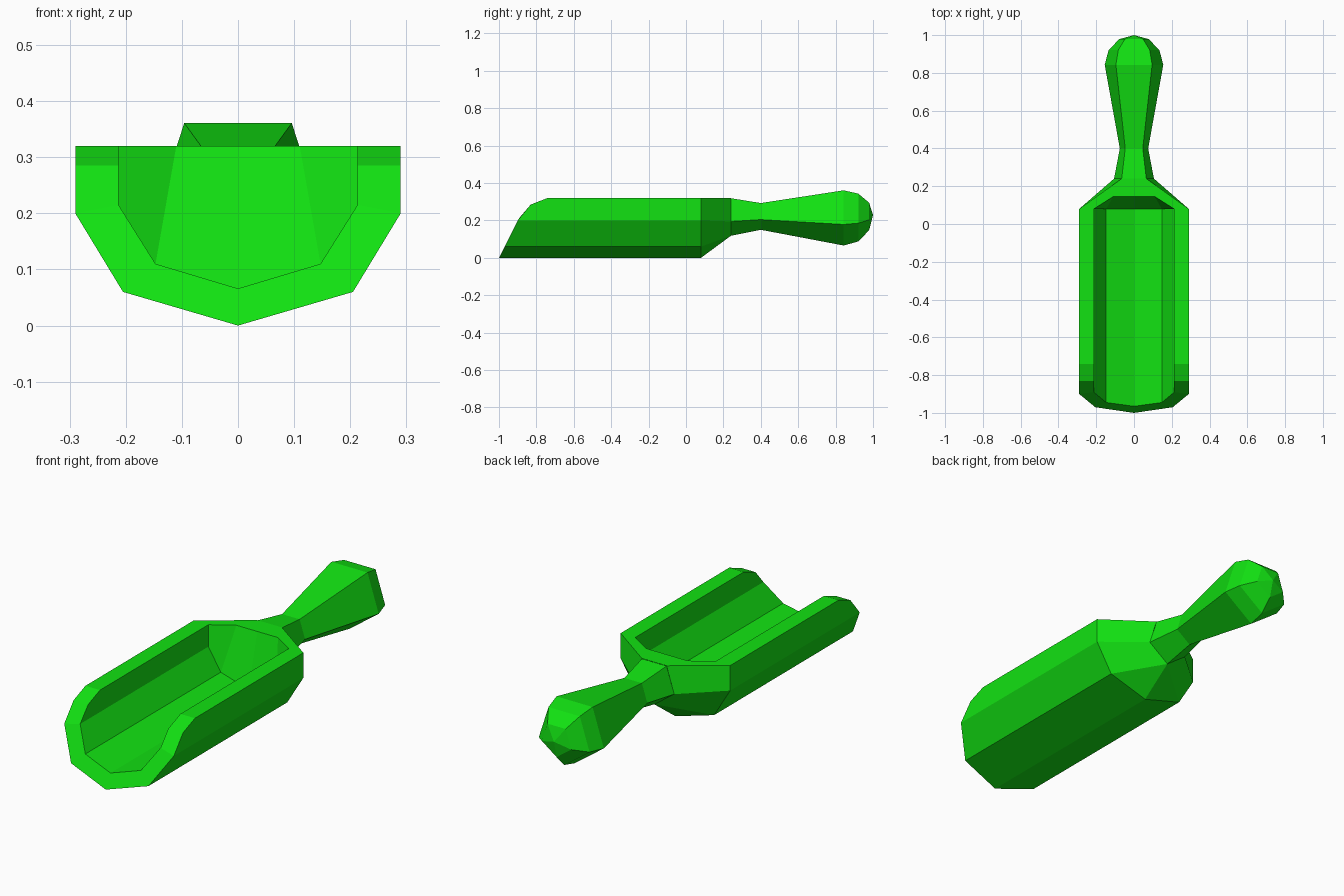
import bpy
import bmesh
from math import sin, cos, tau, radians
from mathutils import Vector

default = bpy.data.objects.get("Cube")
if default:
    bpy.data.objects.remove(default, do_unlink=True)

green = bpy.data.materials.new("bright green")
green.use_nodes = True
colour = (0.006, 0.76, 0.006, 1)
green.diffuse_color = colour
green.node_tree.nodes["Principled BSDF"].inputs["Base Color"].default_value = colour

TOP = 0.32      # height of the bowl rim
BACK = 0.08     # where the straight part of the bowl ends
NECK = 0.24     # where the handle meets the bowl
AXIS = 0.229    # height of the handle axis


def finish(name, bm):
    bmesh.ops.remove_doubles(bm, verts=bm.verts, dist=0.0005)
    bmesh.ops.recalc_face_normals(bm, faces=bm.faces)
    mesh = bpy.data.meshes.new(name)
    bm.to_mesh(mesh)
    bm.free()
    mesh.materials.append(green)
    obj = bpy.data.objects.new(name, mesh)
    bpy.context.collection.objects.link(obj)
    return obj


def pentagon(y, radius):
    """Five-sided handle ring with one corner pointing down."""
    return [Vector((radius * sin(i * tau / 5), y, AXIS - radius * cos(i * tau / 5)))
            for i in range(5)]


def at_back(p):
    return Vector((p.x, BACK, p.z))


def lip(x, start):
    """Scooped top edge of the side wall, from the front up to the rim."""
    return [start, Vector((x, -0.83, 0.285)), Vector((x, -0.74, TOP)), Vector((x, BACK, TOP))]


# Bowl, one half: front edges of the outer and inner skins, keel to side
outer = [Vector(p) for p in ((0, -1, 0), (0.205, -0.97, 0.06), (0.29, -0.9, 0.2))]
inner = [Vector(p) for p in ((0, -0.965, 0.066), (0.147, -0.945, 0.11), (0.213, -0.89, 0.215))]
outer_lip, inner_lip = lip(outer[-1].x, outer[-1]), lip(inner[-1].x, inner[-1])
faces = []

# Long panels and side walls of both skins
for skin, edge in ((outer, outer_lip), (inner, inner_lip)):
    for a, b in zip(skin, skin[1:]):
        faces.append([a, b, at_back(b), at_back(a)])
    faces.append(edge + [at_back(skin[-1])])

# Wall thickness along the front and the rim
for o, i in ((outer, inner), (outer_lip, inner_lip)):
    for k in range(len(o) - 1):
        faces.append([o[k], o[k + 1], i[k + 1], i[k]])

# Outer shoulder tapering into the neck
neck_low, neck_side, neck_top = pentagon(NECK, 0.111)[:3]
neck_top.z = TOP
keel, bilge, side = map(at_back, outer)
faces += [[keel, bilge, neck_low],
          [bilge, side, neck_side, neck_low],
          [side, outer_lip[-1], neck_top, neck_side]]

# Sloping inner back wall and the flat ledge above it
keel, bilge, side = map(at_back, inner)
corner, middle = Vector((0.11, 0.145, TOP)), Vector((0, 0.145, TOP))
faces += [[keel, bilge, corner, middle],
          [bilge, side, inner_lip[-1], corner],
          [outer_lip[-1], inner_lip[-1], corner, neck_top],
          [neck_top, corner, middle, Vector((0, NECK, TOP))]]

bm = bmesh.new()
for sign in (1, -1):
    for face in faces:
        bm.faces.new([bm.verts.new((sign * p.x, p.y, p.z)) for p in face])
finish("scoop_bowl", bm)

# Handle: pentagon rings from the neck to a rounded knob
knob_y, knob_r = 0.843, 0.163
rings = [(NECK, 0.111), (0.4, 0.079)]
rings += [(knob_y + 0.157 * sin(radians(a)), knob_r * cos(radians(a))) for a in (0, 30, 60)]
bm = bmesh.new()
loops = [[bm.verts.new(p) for p in pentagon(y, r)] for y, r in rings]
tip = bm.verts.new((0, 1, AXIS))
for i in range(5):
    j = (i + 1) % 5
    for a, b in zip(loops, loops[1:]):
        bm.faces.new((a[i], a[j], b[j], b[i]))
    bm.faces.new((loops[-1][i], loops[-1][j], tip))
bm.faces.new(loops[0])
finish("scoop_handle", bm)
